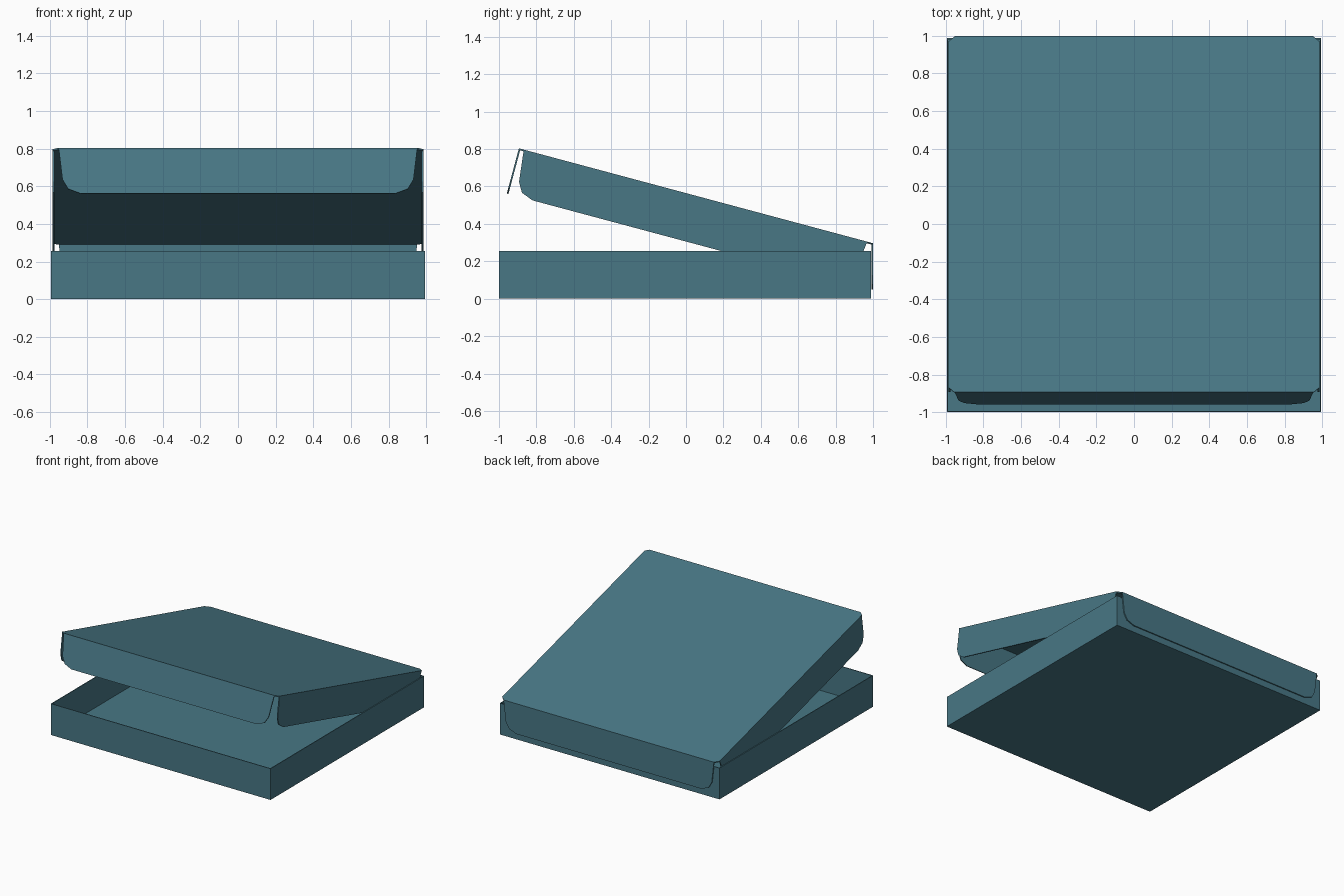
import bpy, bmesh, math
from mathutils import Vector

if "Cube" in bpy.data.objects:
    bpy.data.objects.remove(bpy.data.objects["Cube"])

mat = bpy.data.materials.new("teal_card")
mat.diffuse_color = (0.065, 0.185, 0.235, 1)
mat.use_nodes = True
mat.node_tree.nodes["Principled BSDF"].inputs["Base Color"].default_value = mat.diffuse_color

A = math.radians(15)                                   # lid opening angle
X = Vector((1, 0, 0))
U = Vector((0, -math.cos(A), math.sin(A)))             # along lid, hinge to front
V = Vector((0, -math.sin(A), -math.cos(A)))            # away from lid, downwards
HINGE = Vector((0, 0.995, 0.298))
T = 0.009                                              # card thickness
W, L, D = 0.985, 1.955, 0.25                           # lid half width, length, flap depth


def finish(name, bm):
    bmesh.ops.recalc_face_normals(bm, faces=bm.faces)
    me = bpy.data.meshes.new(name)
    bm.to_mesh(me)
    bm.free()
    me.materials.append(mat)
    ob = bpy.data.objects.new(name, me)
    bpy.context.collection.objects.link(ob)
    return ob


def sheet(name, pts, origin, a, b, thick):
    """Card sheet: 2D outline on axes a, b, extruded by the vector thick."""
    bm = bmesh.new()
    face = bm.faces.new([bm.verts.new(origin + a * p + b * q) for p, q in pts])
    ext = bmesh.ops.extrude_face_region(bm, geom=[face])
    verts = [g for g in ext["geom"] if isinstance(g, bmesh.types.BMVert)]
    bmesh.ops.translate(bm, verts=verts, vec=thick)
    if len(bm.faces) == len(pts) + 1:                  # close the start cap if removed
        bmesh.ops.holes_fill(bm, edges=bm.edges)
    return finish(name, bm)


def flap(half, depth):
    """Flap outline with rounded lower corners."""
    right = [(half, 0), (half - 0.02, depth * 0.69),
             (half - 0.05, depth * 0.9), (half - 0.115, depth)]
    return right + [(-p, q) for p, q in reversed(right)]


# Open tray
bm = bmesh.new()
bmesh.ops.create_cube(bm, size=1)
for v in bm.verts:
    v.co = Vector((v.co.x * 1.99, v.co.y * 1.988 - 0.006, (v.co.z + 0.5) * 0.256))
bm.faces.ensure_lookup_table()
top = max(bm.faces, key=lambda f: f.calc_center_median().z)
bmesh.ops.inset_region(bm, faces=[top], thickness=T)
ext = bmesh.ops.extrude_face_region(bm, geom=[top])
verts = [g for g in ext["geom"] if isinstance(g, bmesh.types.BMVert)]
bmesh.ops.translate(bm, verts=verts, vec=(0, 0, -0.256 + T))
if top.is_valid:
    bmesh.ops.delete(bm, geom=[top], context='FACES_ONLY')
finish("tray", bm)

# Lid panel with clipped corners
side = [(0.955, 0), (W, 0.025), (W, L - 0.025), (0.955, L)]
sheet("lid_panel", side + [(-p, q) for p, q in reversed(side)], HINGE, X, U, V * T)

# Front and back flaps
sheet("lid_front_flap", flap(0.953, D), HINGE + U * L, X, V, -U * T)
sheet("lid_back_flap", flap(0.953, 0.248), Vector((0, 1.0, 0.298)), X,
      Vector((0, 0, -1)), Vector((0, -T, 0)))

# Side flaps, tucked inside the tray walls
for name, s in (("left", -1), ("right", 1)):
    sheet("lid_" + name + "_flap", flap(L / 2 - 0.027, D),
          HINGE + U * (L / 2) + X * (s * W), U, V, X * (-s * T))
